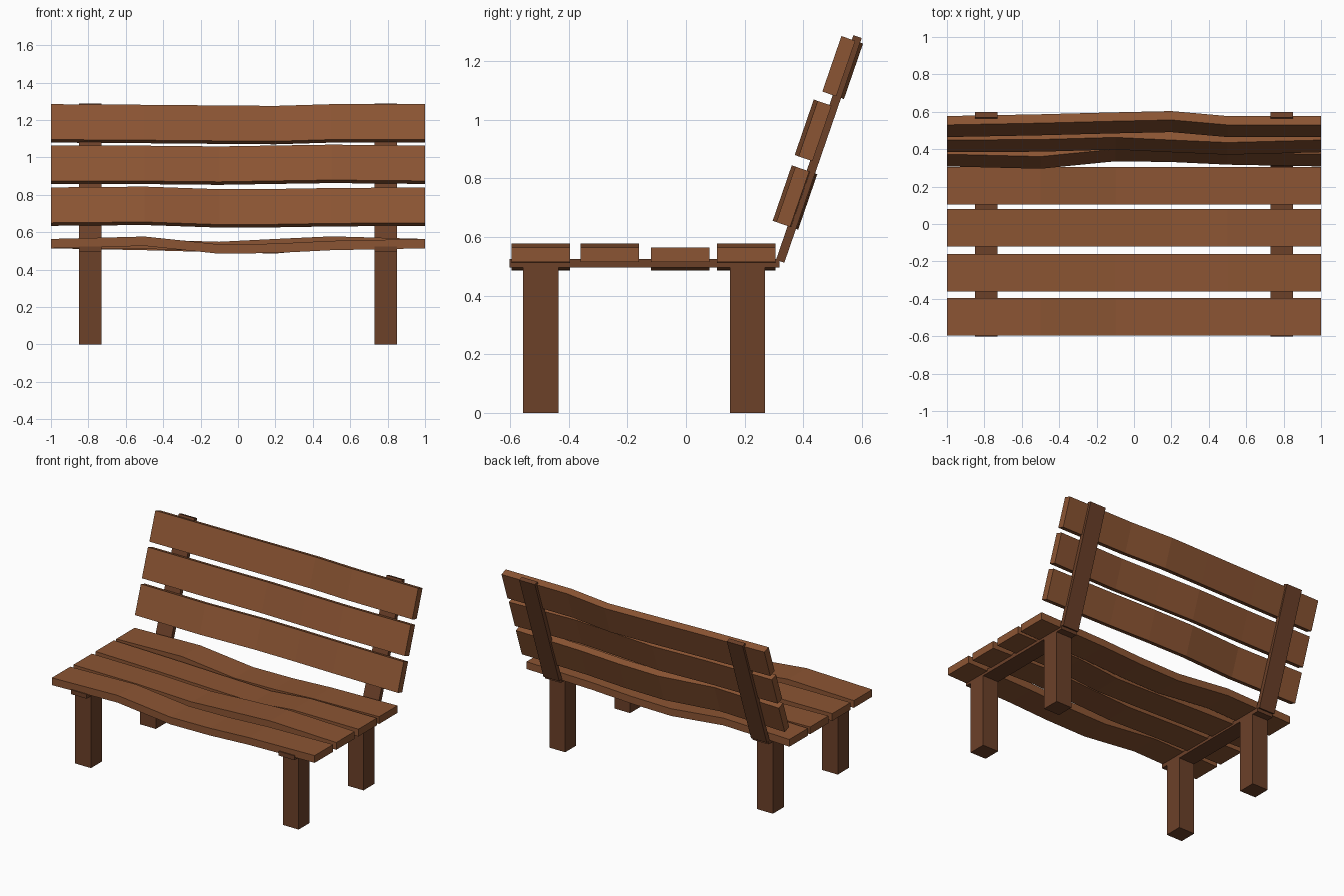
import bpy, bmesh, math
from mathutils import Matrix

if "Cube" in bpy.data.objects:
    bpy.data.objects.remove(bpy.data.objects["Cube"])

TILT = math.radians(-19)      # backrest leans towards +y
STATIONS = (-1, -0.5, -0.1, 0.2, 0.5, 1)
# bend of the warped boards at each station
WARP_A = (0, 0.013, -0.029, -0.025, -0.01, 0)
WARP_B = (0, -0.003, -0.015, 0, 0.014, 0)
WARP_C = (0, -0.01, -0.021, -0.028, 0, 0)


def material(name, color):
    m = bpy.data.materials.new(name)
    m.diffuse_color = (*color, 1)
    m.use_nodes = True
    m.node_tree.nodes["Principled BSDF"].inputs["Base Color"].default_value = m.diffuse_color
    return m


light_wood = material("light_wood", (0.26, 0.09, 0.033))
dark_wood = material("dark_wood", (0.15, 0.052, 0.022))


def add(name, bm, mat):
    bmesh.ops.recalc_face_normals(bm, faces=bm.faces)
    me = bpy.data.meshes.new(name)
    bm.to_mesh(me)
    bm.free()
    me.materials.append(mat)
    ob = bpy.data.objects.new(name, me)
    bpy.context.collection.objects.link(ob)
    return ob


def box(name, center, size, tilt=0):
    bm = bmesh.new()
    bmesh.ops.create_cube(bm, size=1, matrix=Matrix.Diagonal((*size, 1)))
    ob = add(name, bm, dark_wood)
    ob.location = center
    ob.rotation_euler.x = tilt


def plank(name, y, z, warp, tilt=0):
    # rectangular section swept through the warped stations
    bm = bmesh.new()
    rings = [[bm.verts.new((x, sy * 0.1, w + sz * 0.025))
              for sy, sz in ((-1, -1), (1, -1), (1, 1), (-1, 1))]
             for x, w in zip(STATIONS, warp)]
    for a, b in zip(rings, rings[1:]):
        for i in range(4):
            j = (i + 1) % 4
            bm.faces.new((a[i], a[j], b[j], b[i]))
    bm.faces.new(rings[0])
    bm.faces.new(rings[-1])
    ob = add(name, bm, light_wood)
    ob.location = (0, y, z)
    ob.rotation_euler.x = tilt


# seat boards
for i, (y, warp) in enumerate(((-0.495, WARP_A), (-0.26, WARP_B),
                               (-0.02, WARP_C), (0.205, WARP_A))):
    plank(f"seat_board_{i + 1}", y, 0.539, warp)

# backrest boards, the board's up side turned to the front
for i, (y, z, warp) in enumerate(((0.364, 0.737, WARP_A), (0.44, 0.961, WARP_B),
                                  (0.521, 1.182, WARP_C))):
    plank(f"back_board_{i + 1}", y, z, warp, math.pi / 2 + TILT)

# legs, seat rails and backrest posts on both sides
for side, x in (("left", -0.79), ("right", 0.79)):
    box(f"front_leg_{side}", (x, -0.495, 0.25), (0.12, 0.12, 0.5))
    box(f"rear_leg_{side}", (x, 0.21, 0.25), (0.12, 0.12, 0.5))
    box(f"seat_rail_{side}", (x, -0.142, 0.51), (0.12, 0.92, 0.03))
    box(f"back_post_{side}", (x, 0.453, 0.9), (0.12, 0.03, 0.81), TILT)
